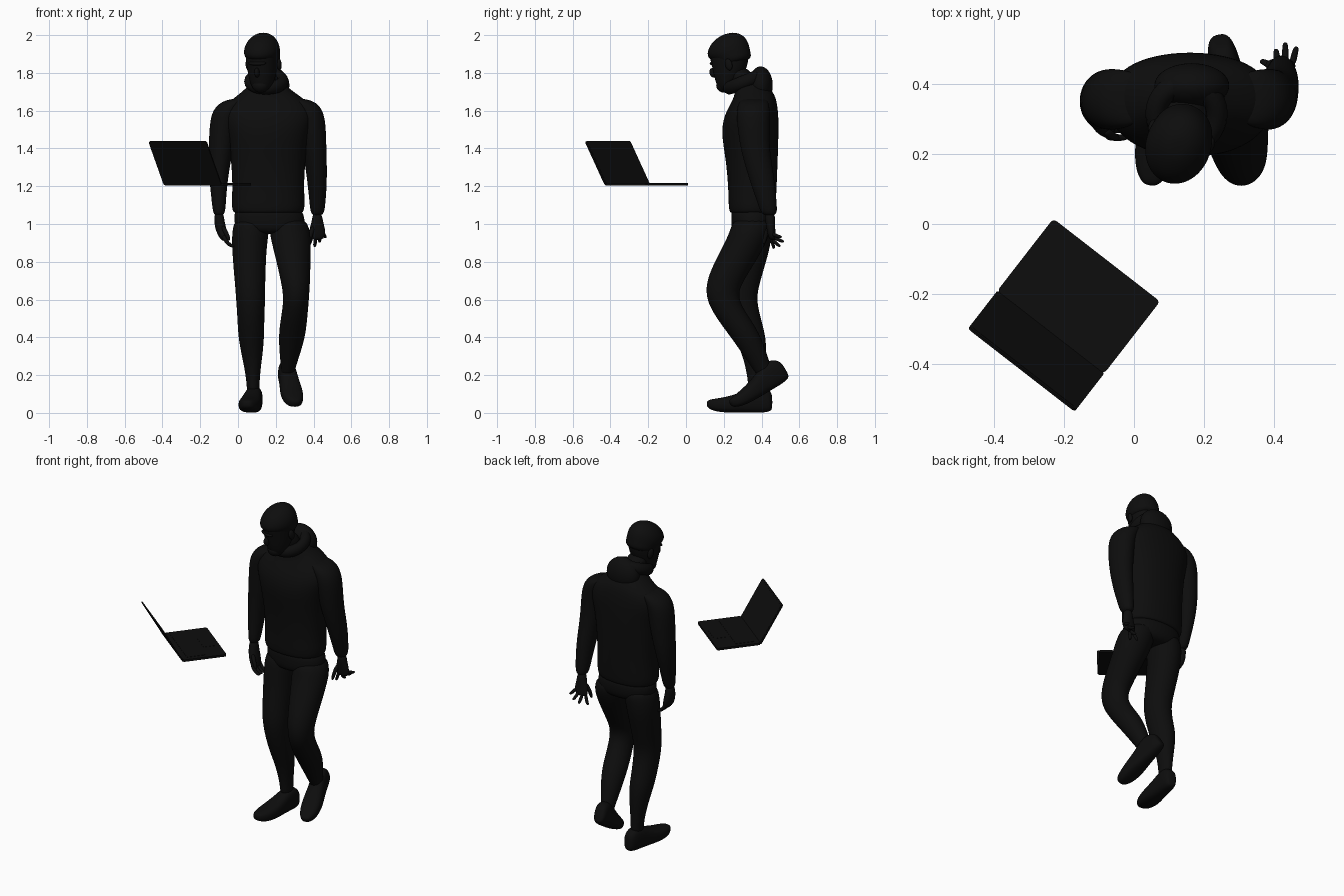
import bpy, bmesh, math
from mathutils import Vector, Matrix

black = bpy.data.materials.new("matte black")
black.diffuse_color = (0.004, 0.004, 0.004, 1)


def finish(name, bm, subsurf=2, matrix=None):
    if matrix:
        bm.transform(matrix)
    bmesh.ops.recalc_face_normals(bm, faces=bm.faces)
    me = bpy.data.meshes.new(name)
    bm.to_mesh(me)
    bm.free()
    me.materials.append(black)
    ob = bpy.data.objects.new(name, me)
    bpy.context.collection.objects.link(ob)
    if subsurf:
        for p in me.polygons:
            p.use_smooth = True
        ob.modifiers.new("smooth", 'SUBSURF').levels = subsurf
        ob.modifiers["smooth"].render_levels = subsurf
    return ob


def loft(name, rings, u=(1, 0, 0), v=(0, 1, 0), p=1.0, n=16, matrix=None):
    """Skin oval rings (x, y, z, ru, rv); p below 1 makes them squarer."""
    u, v = Vector(u), Vector(v)
    bm = bmesh.new()
    grid = []
    for x, y, z, ru, rv in rings:
        row = []
        for i in range(n):
            a = 2 * math.pi * i / n
            c, s = math.cos(a), math.sin(a)
            c = math.copysign(abs(c) ** p, c)
            s = math.copysign(abs(s) ** p, s)
            row.append(bm.verts.new(Vector((x, y, z)) + 1.02 * (u * ru * c + v * rv * s)))
        grid.append(row)
    for a, b in zip(grid, grid[1:]):
        for i in range(n):
            j = (i + 1) % n
            bm.faces.new((a[i], a[j], b[j], b[i]))
    bm.faces.new(grid[0])
    bm.faces.new(grid[-1])
    return finish(name, bm, matrix=matrix)


def finger(name, pts, r):
    d = (Vector(pts[-1]) - Vector(pts[0])).normalized()
    u = d.orthogonal().normalized()
    k = len(pts) - 1
    loft(name, [(*q, r * (1 - 0.3 * i / k), r * (1 - 0.3 * i / k)) for i, q in enumerate(pts)],
         u, d.cross(u), n=8)


def ball(name, loc, radii, matrix=None):
    bm = bmesh.new()
    bmesh.ops.create_uvsphere(bm, u_segments=20, v_segments=12, radius=1,
                              matrix=Matrix.LocRotScale(Vector(loc), None, Vector(radii)))
    return finish(name, bm, 1, matrix)


def slab(name, size, loc, matrix, corner=0.012):
    bm = bmesh.new()
    bmesh.ops.create_cube(bm, size=1, matrix=Matrix.LocRotScale(Vector(loc), None, Vector(size)))
    up = [e for e in bm.edges if abs((e.verts[0].co - e.verts[1].co).normalized().z) > 0.9]
    bmesh.ops.bevel(bm, geom=up, offset=corner, segments=4, profile=0.5, affect='EDGES')
    finish(name, bm, 0, matrix)


def place(x, y, z, yaw, pitch):
    return (Matrix.Translation((x, y, z)) @ Matrix.Rotation(math.radians(yaw), 4, 'Z')
            @ Matrix.Rotation(math.radians(pitch), 4, 'X'))


# sweatshirt body, with a gathered hem
loft("sweatshirt", [
    (.16, .35, 1.055, .175, .11), (.16, .35, 1.065, .187, .12), (.16, .35, 1.10, .195, .125),
    (.16, .352, 1.2, .188, .128), (.16, .348, 1.35, .197, .138), (.16, .338, 1.48, .215, .152),
    (.16, .345, 1.57, .245, .145), (.16, .36, 1.64, .22, .122), (.16, .365, 1.685, .155, .105),
    (.155, .345, 1.73, .10, .09), (.15, .335, 1.76, .08, .075)], p=.88)

# hood: rolled collar and the folded cloth behind the neck
bpy.ops.mesh.primitive_torus_add(major_radius=.088, minor_radius=.032, major_segments=32,
                                 minor_segments=12, location=(.15, .315, 1.755),
                                 rotation=(math.radians(22), 0, 0))
collar = bpy.context.object
collar.name = "hood_collar"
collar.scale = (.98, 1.05, 1.1)
collar.data.materials.append(black)
bpy.ops.object.shade_smooth()
ball("hood_back", (.165, .395, 1.735), (.11, .066, .10))

# neck
loft("neck", [(.155, .33, 1.68, .07, .07), (.15, .31, 1.75, .065, .066), (.135, .26, 1.84, .06, .065)])

# head, tipped down and turned toward the laptop
hm = place(.13, .235, 1.865, -18, 16)
loft("head", [
    (0, -.055, -.15, .03, .03), (0, -.05, -.135, .05, .048), (0, -.035, -.10, .066, .072),
    (0, -.012, -.05, .078, .095), (0, 0, 0, .084, .103), (0, .004, .05, .088, .108),
    (0, .008, .09, .08, .098), (0, .014, .12, .058, .074), (0, .018, .137, .025, .032)], matrix=hm)
loft("hair", [
    (0, .03, -.03, .084, .085), (0, .018, .02, .09, .098), (0, .002, .045, .095, .117),
    (0, .005, .08, .091, .112), (0, .012, .115, .07, .088), (0, .018, .136, .04, .048),
    (0, .018, .142, .015, .02)], matrix=hm)
ball("nose", (0, -.11, -.035), (.014, .02, .026), hm)
ball("brow", (0, -.092, .012), (.05, .018, .012), hm)
ball("beard", (0, -.07, -.115), (.046, .042, .04), hm)
for s in (-1, 1):
    ball("ear", (s * .087, .012, -.025), (.012, .02, .032), hm)

# trousers: hips and two legs
loft("hips", [(.16, .35, 1.10, .175, .11), (.165, .352, 1.03, .188, .113),
              (.17, .35, .98, .185, .11), (.17, .345, .945, .12, .085)], p=.9)
loft("standing_leg", [
    (.075, .355, 1.04, .09, .10), (.066, .348, .96, .098, .108), (.06, .34, .88, .092, .106),
    (.061, .32, .78, .086, .098), (.064, .298, .68, .08, .09), (.067, .288, .6, .077, .084),
    (.068, .31, .5, .071, .086), (.07, .342, .4, .069, .082), (.075, .363, .3, .054, .062),
    (.078, .372, .21, .039, .05), (.08, .375, .15, .034, .046), (.08, .375, .10, .032, .042)])
loft("lifted_leg", [
    (.26, .355, 1.04, .095, .10), (.275, .34, .96, .109, .108), (.283, .31, .89, .102, .11),
    (.294, .26, .8, .09, .108), (.303, .212, .71, .079, .099), (.308, .19, .64, .07, .085),
    (.306, .205, .57, .067, .085), (.294, .265, .48, .071, .088), (.285, .318, .4, .07, .08),
    (.273, .37, .3, .052, .062), (.265, .405, .23, .036, .05), (.26, .435, .18, .033, .045)])

# shoes: one flat on the ground, one with the heel raised
SHOE = [(0, .092, .055, .02, .035), (0, .082, .062, .034, .054), (0, .05, .07, .043, .069),
        (0, 0, .071, .046, .071), (0, -.06, .057, .051, .057), (0, -.13, .044, .061, .044),
        (0, -.2, .04, .053, .036), (0, -.24, .044, .035, .026), (0, -.258, .047, .016, .014)]
loft("planted_shoe", SHOE, v=(0, 0, 1), p=.75, matrix=place(.082, .365, .001, -8, 0))
loft("lifted_shoe", SHOE, v=(0, 0, 1), p=.75, matrix=place(.255, .475, .135, 12, 30))

# sleeves
loft("left_sleeve", [
    (.30, .36, 1.665, .05, .06), (.345, .358, 1.645, .07, .08), (.378, .356, 1.60, .072, .088),
    (.395, .356, 1.53, .07, .086), (.404, .365, 1.4, .064, .077), (.414, .387, 1.3, .057, .071),
    (.42, .41, 1.2, .05, .063), (.421, .432, 1.1, .041, .049), (.42, .443, 1.04, .034, .04)])
loft("right_sleeve", [
    (.02, .36, 1.665, .05, .06), (-.025, .358, 1.645, .07, .08), (-.06, .356, 1.60, .075, .088),
    (-.078, .356, 1.53, .073, .086), (-.09, .355, 1.4, .065, .078), (-.10, .348, 1.3, .056, .07),
    (-.103, .334, 1.2, .045, .058), (-.101, .316, 1.1, .036, .046), (-.10, .305, 1.04, .03, .036)])

# left hand: open, fingers spread backward
loft("left_palm", [(.42, .443, 1.06, .024, .028), (.42, .447, 1.01, .03, .026), (.42, .45, .97, .043, .022),
                   (.417, .455, .935, .043, .02), (.414, .458, .915, .034, .014)])
for a, b in (((.452, .455, .95), (.465, .508, .93)), ((.432, .458, .935), (.432, .52, .905)),
             ((.41, .455, .92), (.405, .5, .88)), ((.39, .45, .925), (.362, .465, .868))):
    mid = (Vector(a) + Vector(b)) / 2 + Vector((0, .004, -.006))
    finger("left_finger", [a, mid, b], .0115)
finger("left_thumb", [(.40, .44, .99), (.382, .42, .94), (.375, .41, .89)], .014)

# right hand: relaxed, fingers curled inward
loft("right_palm", [(-.10, .306, 1.06, .024, .028), (-.10, .30, 1.02, .027, .033), (-.09, .295, .97, .03, .042),
                    (-.077, .288, .93, .024, .044), (-.068, .285, .91, .017, .036)])
for i in range(4):
    y = .252 + .023 * i
    finger("right_finger", [(-.08, y, .94), (-.062, y - .004, .905), (-.038, y - .006, .885), (-.018, y - .004, .88)], .0125)
finger("right_thumb", [(-.085, .268, .99), (-.06, .25, .95), (-.045, .245, .91)], .014)

# floating open laptop: base, keyboard, touchpad and tilted screen
lap = place(-.158, -.206, 1.21, -37.8, 0)
slab("laptop_base", (.386, .261, .013), (0, 0, 0), lap)
slab("keyboard", (.33, .11, .003), (0, -.045, .0065), lap, .005)
slab("touchpad", (.12, .075, .002), (0, .07, .0065), lap, .005)
lid = lap @ Matrix.Translation((0, -.131, -.004)) @ Matrix.Rotation(math.radians(-60), 4, 'X')
slab("laptop_screen", (.386, .268, .007), (0, -.134, 0), lid)
slab("display", (.366, .245, .002), (0, -.136, .0035), lid, .004)
